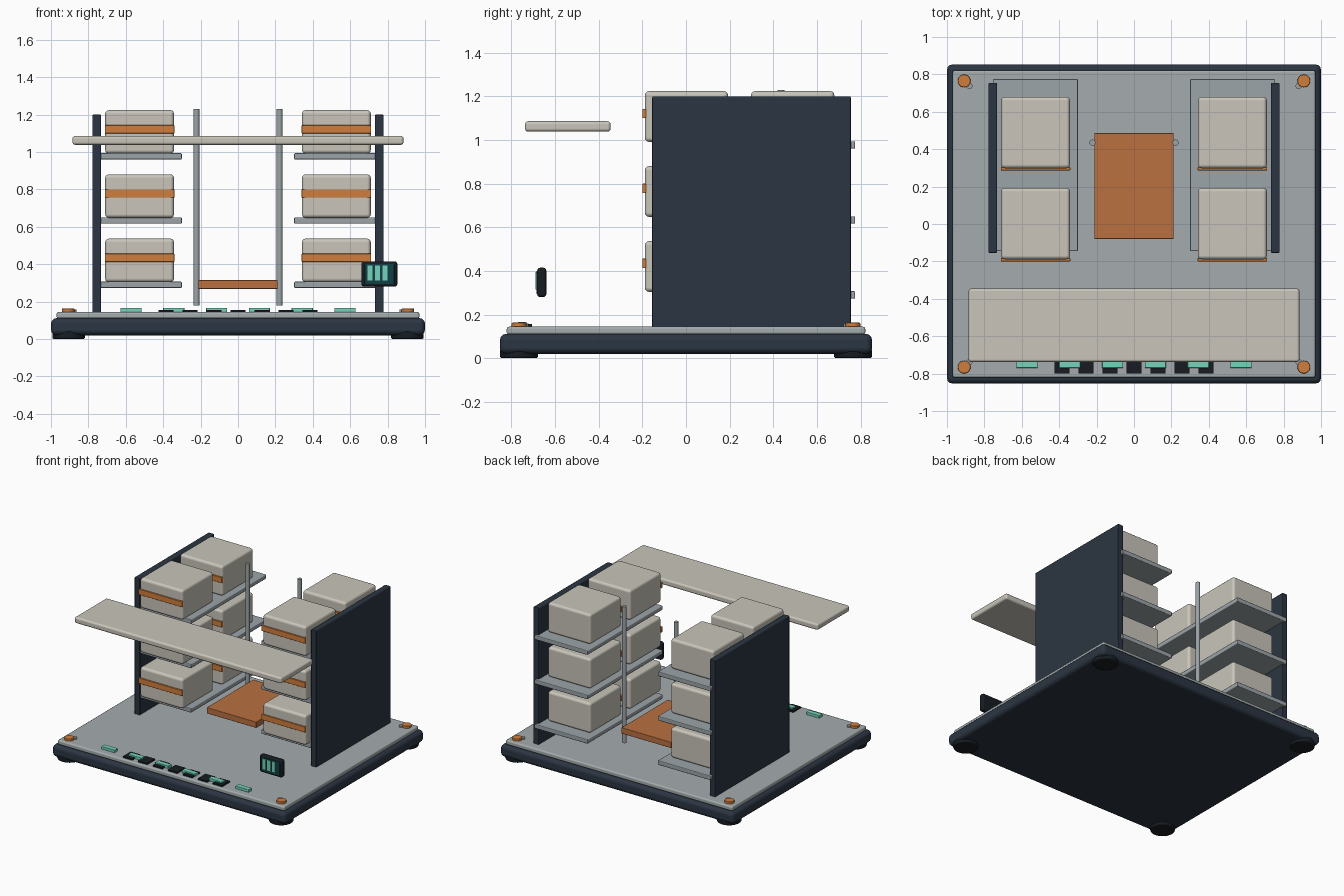
import bpy, bmesh, math
from mathutils import Matrix

if "Cube" in bpy.data.objects:
    bpy.data.objects.remove(bpy.data.objects["Cube"])


def material(name, r, g, b):
    m = bpy.data.materials.new(name)
    m.diffuse_color = [(c / 255) ** 2.2 for c in (r, g, b)] + [1]
    m.use_nodes = True
    m.node_tree.nodes["Principled BSDF"].inputs["Base Color"].default_value = m.diffuse_color
    return m


NAVY = material("navy", 47, 56, 68)
BLACK = material("black", 29, 34, 40)
DECK = material("deck_grey", 163, 171, 172)
STEEL = material("steel", 155, 163, 167)
CREAM = material("cream", 200, 196, 185)
ORANGE = material("orange", 208, 125, 62)
COPPER = material("copper", 184, 112, 66)
MINT = material("mint", 116, 210, 185)
SCREEN = material("screen_teal", 24, 66, 70)


def finish(name, bm, mat, bevel=0, segments=2):
    mesh = bpy.data.meshes.new(name)
    bm.to_mesh(mesh)
    bm.free()
    mesh.materials.append(mat)
    mesh.shade_smooth()
    mesh.set_sharp_from_angle(angle=math.radians(35))
    ob = bpy.data.objects.new(name, mesh)
    bpy.context.collection.objects.link(ob)
    if bevel:
        mod = ob.modifiers.new("bevel", 'BEVEL')
        mod.width, mod.segments = bevel, segments
        mod.limit_method, mod.angle_limit = 'ANGLE', math.radians(40)
        mod.harden_normals = True
    return ob


def box(name, xs, ys, zs, mat, bevel=0, segments=2):
    """Box from its minimum and maximum on each axis."""
    spans = [sorted(s) for s in (xs, ys, zs)]
    centre = [(a + b) / 2 for a, b in spans]
    size = [b - a for a, b in spans]
    bm = bmesh.new()
    bmesh.ops.create_cube(bm, size=1, matrix=Matrix.Translation(centre) @ Matrix.Diagonal((*size, 1)))
    return finish(name, bm, mat, bevel, segments)


def cylinder(name, x, y, zs, radius, mat, bevel=0, sides=32):
    bm = bmesh.new()
    bmesh.ops.create_cone(bm, cap_ends=True, segments=sides, radius1=radius, radius2=radius,
                          depth=zs[1] - zs[0], matrix=Matrix.Translation((x, y, sum(zs) / 2)))
    return finish(name, bm, mat, bevel)


# Plinth and deck
box("plinth", (-1, 1), (-.853, .853), (.02, .112), NAVY, .03, 3)
box("deck", (-.97, .97), (-.822, .822), (.108, .145), DECK, .012)

# Feet, corner bolts and locating pins
for sx in (-1, 1):
    for sy in (-1, 1):
        cylinder("foot", sx * .905, sy * .765, (0, .045), .088, BLACK, .01)
        cylinder("corner_bolt", sx * .908, sy * .765, (.14, .163), .034, ORANGE, .005)
        cylinder("corner_pin", sx * .88, sy * .738, (.14, .158), .016, STEEL)

# Storage racks on both sides
for side, sx in (("left", -1), ("right", 1)):
    box(side + "_rack_wall", (sx * .732, sx * .778), (-.155, .755), (.14, 1.2), NAVY, .006)
    cylinder(side + "_lift_rail", sx * .222, .435, (.178, 1.23), .016, STEEL, sides=24)
    for level in range(3):
        z = .29 + level * .3435
        box(side + "_shelf", (sx * .3, sx * .755), (-.145, .775), (z - .017, z + .017), STEEL, .006)
        for y in (.003, .49):
            box(side + "_crate", (sx * .342, sx * .71), (y - .192, y + .19), (z + .014, z + .247),
                CREAM, .02, 3)
            box(side + "_crate_strap", (sx * .34, sx * .712), (y - .203, y - .186),
                (z + .123, z + .166), ORANGE, .002, 1)

# Lift platform between the rails
box("lift_platform", (-.212, .212), (-.08, .487), (.268, .315), COPPER, .004)

# Front canopy board
box("canopy", (-.885, .885), (-.738, -.345), (1.038, 1.086), CREAM, .015, 3)

# Control terminal with screen and status bars
box("terminal_case", (.66, .852), (-.682, -.64), (.28, .415), BLACK, .014, 3)
box("terminal_screen", (.676, .836), (-.685, -.675), (.293, .402), SCREEN, .003, 1)
for i in range(3):
    x = .706 + i * .04
    box("status_bar", (x - .014, x + .014), (-.69, -.68), (.314, .394), MINT)

# Floor markings along the front
for i in range(-3, 4):
    x = i * .128
    box("floor_tile", (x - .04, x + .04), (-.8, -.705), (.142, .156), BLACK)
for i in range(6):
    x = (i - 2.5) * .229
    box("guide_light", (x - .057, x + .057), (-.77, -.73), (.144, .167), MINT, .003, 1)
